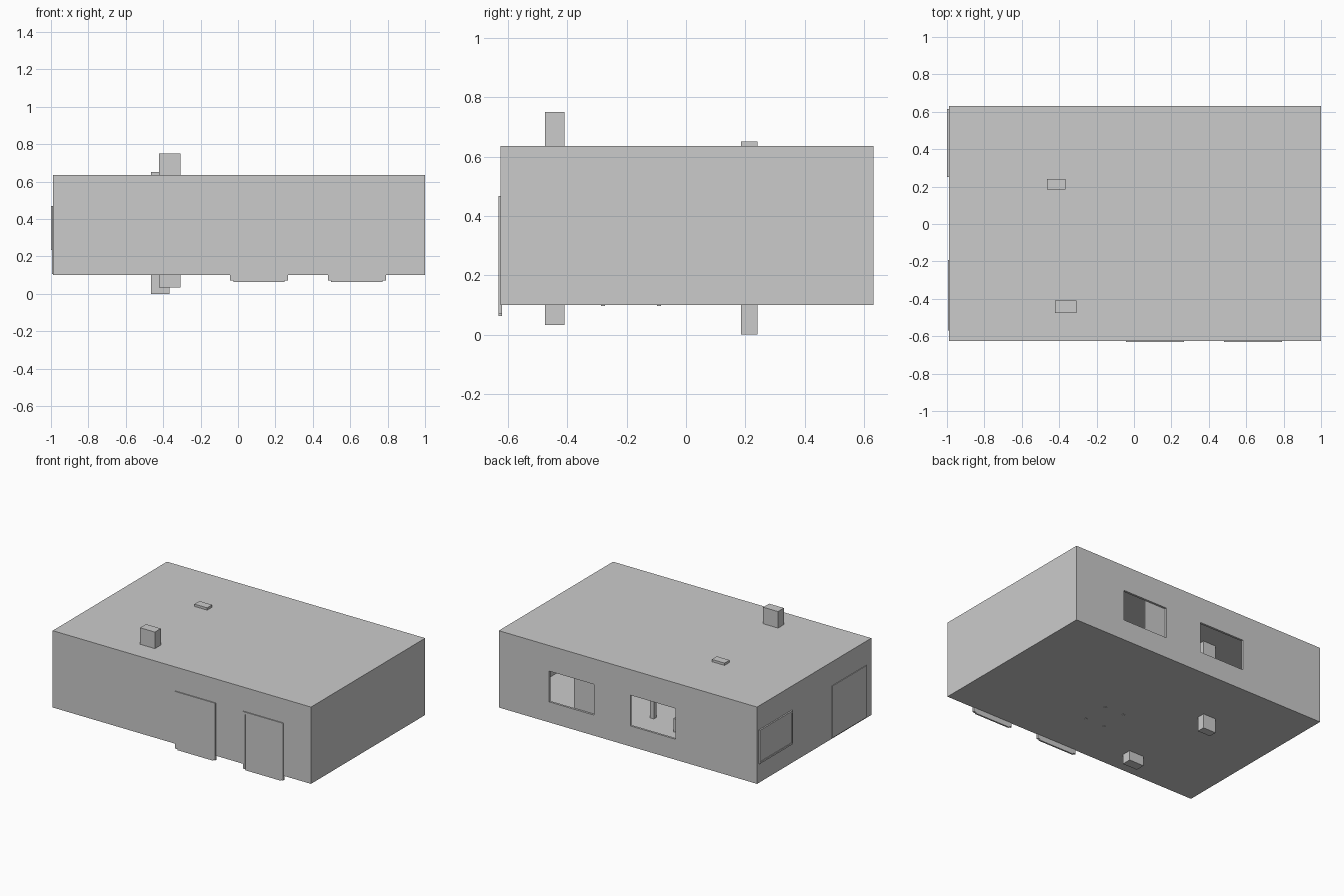
import bpy

if "Cube" in bpy.data.objects:
    bpy.data.objects.remove(bpy.data.objects["Cube"])


def box(name, x0, x1, y0, y1, z0, z1):
    """Axis-aligned block given by its limits."""
    bpy.ops.mesh.primitive_cube_add(size=1)
    ob = bpy.context.object
    ob.name = name
    ob.location = ((x0 + x1) / 2, (y0 + y1) / 2, (z0 + z1) / 2)
    ob.scale = (x1 - x0, y1 - y0, z1 - z0)
    bpy.ops.object.transform_apply(location=True, rotation=True, scale=True)
    return ob


def cut(target, cutter):
    """Subtract cutter from target, then discard it."""
    cutter.hide_render = True
    mod = target.modifiers.new("cut", 'BOOLEAN')
    mod.object = cutter
    mod.operation = 'DIFFERENCE'
    mod.solver = 'EXACT'
    bpy.context.view_layer.objects.active = target
    bpy.ops.object.modifier_apply(modifier=mod.name)
    bpy.data.objects.remove(cutter)


# Hollow building shell with two rear window openings
WINDOWS = [(0.265, 0.612), (-0.36, -0.013)]
shell = box("building_shell", -0.99, 1.0, -0.625, 0.632, 0.10, 0.635)
cut(shell, box("room_cutter", -0.975, 0.985, -0.61, 0.617, 0.108, 0.627))
for x0, x1 in WINDOWS:
    cut(shell, box("window_cutter", x0, x1, 0.58, 0.66, 0.243, 0.457))

# Sliding pane closing half of one rear window
box("rear_sliding_pane", 0.265, 0.43, 0.612, 0.618, 0.24, 0.46)

# Front doors: frame plus a slightly lower leaf
for i, x0 in enumerate((-0.043, 0.48)):
    x1 = x0 + 0.31
    frame = box(f"front_door_frame_{i}", x0, x1, -0.632, -0.619, 0.07, 0.468)
    cut(frame, box("frame_cutter", x0 + 0.018, x1 - 0.018, -0.66, -0.6, 0.0, 0.452))
    box(f"front_door_leaf_{i}", x0 + 0.018, x1 - 0.018, -0.631, -0.62, 0.063, 0.452)

# Side window and side door on the left wall
frame = box("side_window_frame", -1.0, -0.98, 0.25, 0.615, 0.235, 0.468)
cut(frame, box("frame_cutter", -1.05, -0.95, 0.262, 0.603, 0.247, 0.456))
box("side_window_pane", -0.996, -0.982, 0.262, 0.603, 0.247, 0.456)
box("side_door", -0.995, -0.98, -0.57, -0.192, 0.107, 0.468)

# Shafts passing through floor and roof
box("chimney", -0.422, -0.308, -0.475, -0.41, 0.033, 0.75)
box("vent_shaft", -0.465, -0.367, 0.185, 0.24, 0.0, 0.651)

# Interior post and low cabinet
box("interior_post", 0.09, 0.12, 0.195, 0.225, 0.101, 0.4)
box("low_cabinet", -0.24, -0.12, 0.23, 0.31, 0.101, 0.2)

# Table whose legs just reach through the floor
box("table_top", 0.0, 0.17, -0.29, -0.08, 0.25, 0.265)
for i, x in enumerate((0.004, 0.152)):
    for j, y in enumerate((-0.286, -0.098)):
        box(f"table_leg_{i}{j}", x, x + 0.014, y, y + 0.014, 0.097, 0.25)
